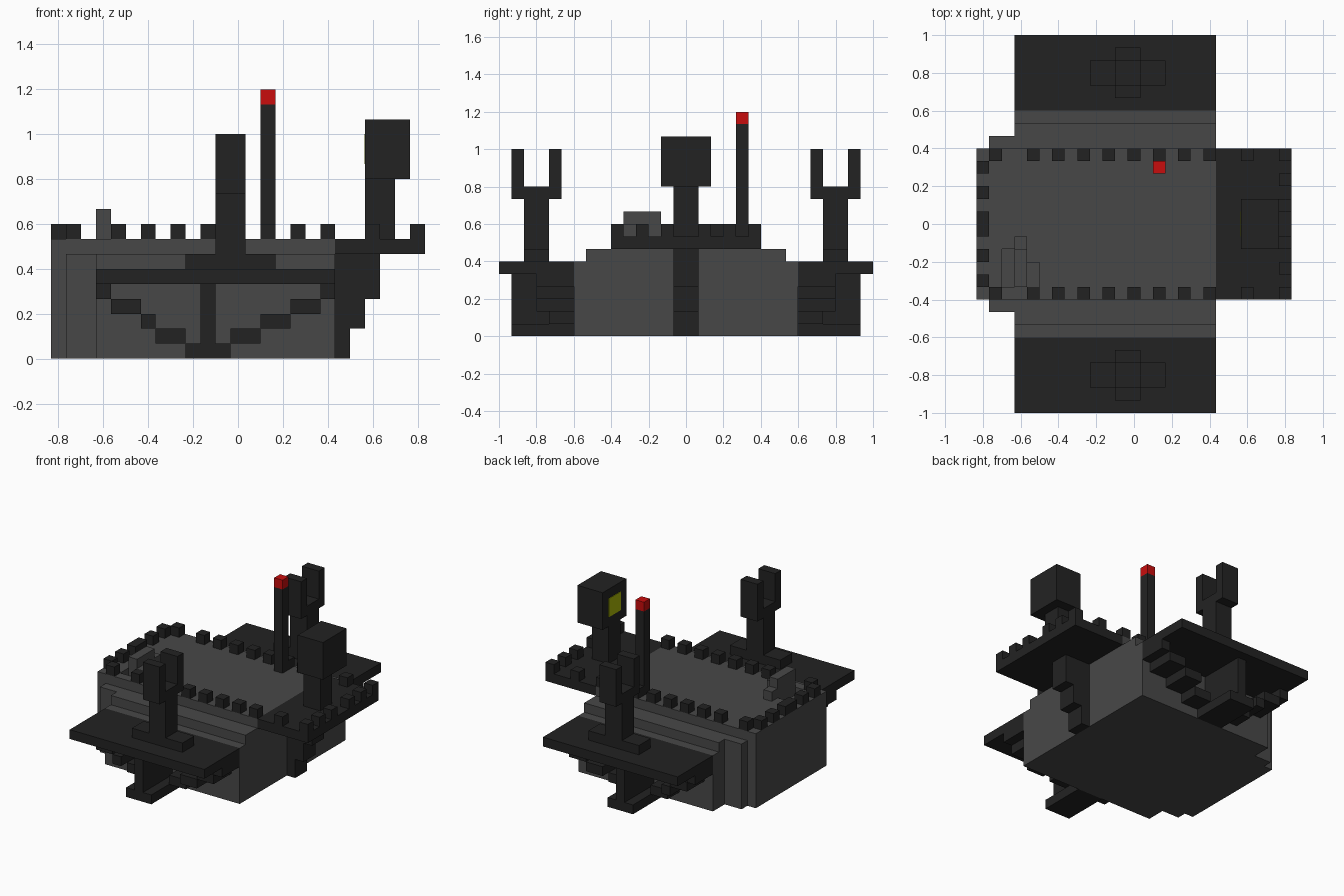
import bpy, bmesh

cube = bpy.data.objects.get("Cube")
if cube:
    bpy.data.objects.remove(cube, do_unlink=True)

U = 1 / 15  # one block


def material(name, r, g, b):
    m = bpy.data.materials.new(name)
    m.use_nodes = True
    m.diffuse_color = (r, g, b, 1)
    m.node_tree.nodes["Principled BSDF"].inputs["Base Color"].default_value = (r, g, b, 1)
    return m


STONE = material("stone_grey", 0.064, 0.064, 0.064)
DARK = material("dark_iron", 0.0165, 0.0165, 0.0165)
RED = material("signal_red", 0.58, 0.004, 0.004)
GLOW = material("lamp_yellow", 0.40, 0.47, 0.002)


def part(name, mat, *boxes):
    """One object from boxes given as x0, x1, y0, y1, z0, z1 in blocks."""
    bm = bmesh.new()
    for x0, x1, y0, y1, z0, z1 in boxes:
        y0, y1 = min(y0, y1), max(y0, y1)
        for v in bmesh.ops.create_cube(bm, size=1)["verts"]:
            v.co = ((x1 if v.co.x > 0 else x0) * U,
                    (y1 if v.co.y > 0 else y0) * U,
                    (z1 if v.co.z > 0 else z0) * U)
    me = bpy.data.meshes.new(name)
    bm.to_mesh(me)
    bm.free()
    me.materials.append(mat)
    ob = bpy.data.objects.new(name, me)
    bpy.context.collection.objects.link(ob)
    return ob


# Main hull with stepped sides
hull = part("hull", STONE, (-12.5, 6.5, -6, 6, 0, 8))
for side, s in (("front", -1), ("back", 1)):
    part(side + "_hull_tiers", STONE,
         (-11.5, 6.5, s * 6, s * 7, 0, 7),
         (-9.5, 6.5, s * 7, s * 8, 0, 7),
         (-9.5, 6.5, s * 8, s * 9, 0, 6))

# Stairwell recess in the deck
cutter = part("stairwell_cutter", STONE, (-10.5, -9.5, -5, -2, 7, 9))
cutter.hide_render = True
cutter.hide_set(True)
cut = hull.modifiers.new("stairwell", "BOOLEAN")
cut.operation = "DIFFERENCE"
cut.solver = "EXACT"
cut.object = cutter

# Low stone wall beside the stairwell
part("stairwell_wall", STONE,
     (-9.5, -8.5, -5, -1, 8, 9),
     (-9.5, -8.5, -5, -2, 9, 10),
     (-8.5, -7.5, -5, -3, 8, 9))

# Side wings, each with braces below and a forked mast on top
for side, s in (("front", -1), ("back", 1)):
    part(side + "_wing", DARK, (-9.5, 6.5, s * 9, s * 15, 5, 6))
    part(side + "_wing_post", DARK,
         (-2.5, -1.5, s * 9, s * 14, 1, 5),
         (-3.5, -0.5, s * 9, s * 14, 0, 1))
    steps = [(-9.5, -8.5, 4, 12), (-8.5, -6.5, 3, 12), (-6.5, -5.5, 2, 12),
             (-5.5, -3.5, 1, 11), (-0.5, 1.5, 1, 11), (1.5, 3.5, 2, 12),
             (3.5, 5.5, 3, 12), (5.5, 6.5, 4, 12)]
    part(side + "_wing_braces", DARK,
         *[(a, b, s * 9, s * y, z, z + 1) for a, b, z, y in steps])
    part(side + "_forked_mast", DARK,
         (-3.5, 2.5, s * 11, s * 13, 6, 7),
         (-1.5, 0.5, s * 11, s * 13, 7, 11),
         (-1.5, 0.5, s * 10, s * 14, 11, 12),
         (-1.5, 0.5, s * 10, s * 11, 12, 15),
         (-1.5, 0.5, s * 13, s * 14, 12, 15))

# End platform with stepped bracket
part("end_platform", DARK, (6.5, 12.5, -6, 6, 7, 8))
part("platform_bracket", DARK,
     (6.5, 9.5, -1, 1, 4, 7),
     (6.5, 8.5, -1, 1, 2, 4),
     (6.5, 7.5, -1, 1, 0, 2))

# Lamp tower with glowing plate facing the deck
part("lamp_tower", DARK, (8.5, 10.5, -1, 1, 8, 12))
part("lamp_head", DARK, (8.5, 11.5, -2, 2, 12, 16))
part("lamp_plate", GLOW, (8.45, 8.5, -1, 1, 13, 15))

# Antenna
part("antenna", DARK, (1.5, 2.5, 4, 5, 8, 17))
part("antenna_light", RED, (1.5, 2.5, 4, 5, 17, 18))

# Battlements around the deck and platform
row = [-11.5, -8.5, -6.5, -4.5, -2.5, -0.5, 1.5, 3.5, 5.5, 8.5, 11.5]
for side, y in (("front", -6), ("back", 5)):
    part(side + "_battlements", DARK, *[(x, x + 1, y, y + 1, 8, 9) for x in row])
part("right_battlements", DARK, (-12.5, -11.5, -1, 1, 8, 9),
     *[(-12.5, -11.5, y, y + 1, 8, 9) for y in (-5, -3, 2, 4)])
part("left_battlements", DARK,
     *[(11.5, 12.5, y, y + 1, 8, 9) for y in (-4, -2, 1, 3)])
